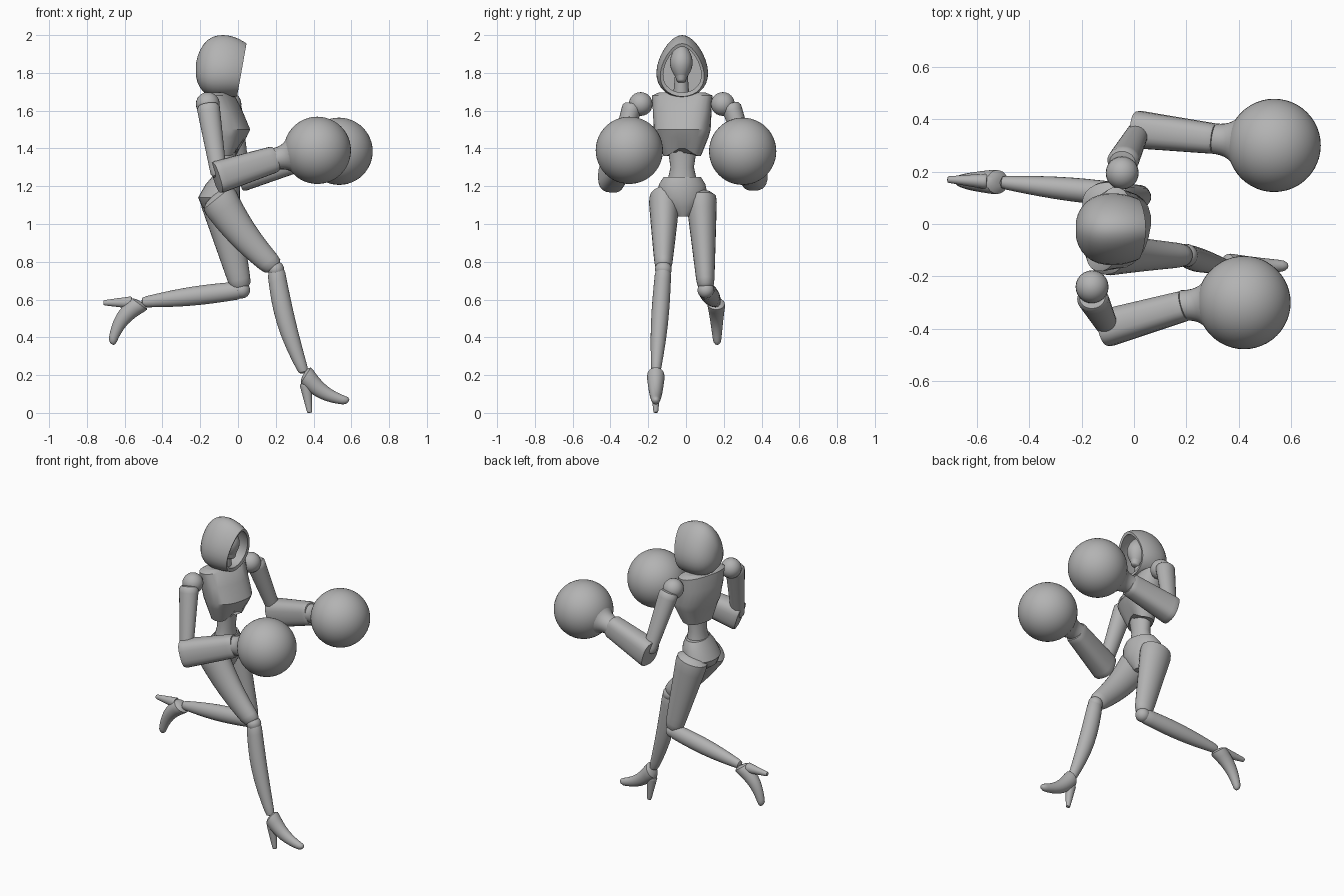
import bpy, bmesh
from math import sin, cos, pi, radians, copysign
from mathutils import Vector

cube = bpy.data.objects.get("Cube")
if cube:
    bpy.data.objects.remove(cube, do_unlink=True)

colour = (0.45, 0.45, 0.45, 1)
grey = bpy.data.materials.new("plain grey")
grey.use_nodes = True
grey.diffuse_color = colour
grey.node_tree.nodes["Principled BSDF"].inputs["Base Color"].default_value = colour


def finish(name, bm, angle=40):
    """Turn a bmesh into a named, smoothly shaded object."""
    bmesh.ops.recalc_face_normals(bm, faces=bm.faces)
    mesh = bpy.data.meshes.new(name)
    bm.to_mesh(mesh)
    bm.free()
    mesh.materials.append(grey)
    part = bpy.data.objects.new(name, mesh)
    bpy.context.collection.objects.link(part)
    bpy.ops.object.select_all(action='DESELECT')
    part.select_set(True)
    bpy.context.view_layer.objects.active = part
    bpy.ops.object.shade_smooth_by_angle(angle=radians(angle))
    return part


def skin(name, rings, angle=40):
    """Bridge rings of points and cap both ends."""
    bm = bmesh.new()
    rows = [[bm.verts.new(point) for point in ring] for ring in rings]
    for low, high in zip(rows, rows[1:]):
        for i in range(len(low)):
            bm.faces.new((low[i - 1], low[i], high[i], high[i - 1]))
    bm.faces.new(rows[0])
    bm.faces.new(rows[-1])
    return finish(name, bm, angle)


def frame(direction, yaw=0):
    """Sideways and depth axes across a direction of travel."""
    side = Vector((-sin(yaw), cos(yaw), 0))
    side = (side - direction * side.dot(direction)).normalized()
    return side, side.cross(direction)


def section(centre, side, depth, power=1, count=24):
    """Rounded-box cross-section around a centre."""
    ring = []
    for i in range(count):
        c, s = cos(2 * pi * i / count), sin(2 * pi * i / count)
        ring.append(centre + side * copysign(abs(c) ** power, c)
                    + depth * copysign(abs(s) ** power, s))
    return ring


def limb(name, start, end, wide, narrow, depth=1.1, bulge=0, bow=0, blunt=20, power=1):
    """Tapering, optionally bowed and bulging form with rounded ends."""
    start, end = Vector(start), Vector(end)
    side, deep = frame((end - start).normalized())
    rings = []
    steps = 14
    for k in range(steps + 1):
        t = (1 - cos(pi * k / steps)) / 2
        arch = sin(pi * t)
        closing = max(0.3, (1 - abs(2 * t - 1) ** blunt) ** 0.5)
        radius = (wide + (narrow - wide) * t + bulge * arch) * closing
        centre = start.lerp(end, t) + deep * bow * arch
        rings.append(section(centre, side * radius, deep * radius * depth, power))
    return skin(name, rings)


def trunk(name, yaw, rows, power=1, angle=40):
    """Upright body form; each row is x, height, half width, half depth."""
    side, deep = frame(Vector((0, 0, 1)), radians(yaw))
    rings = [section(Vector((x, -0.02, z)), side * width, deep * depth, power)
             for x, z, width, depth in rows]
    return skin(name, rings, angle)


def ball(name, centre, radius, segments=24):
    bm = bmesh.new()
    bmesh.ops.create_uvsphere(bm, u_segments=segments, v_segments=segments // 2,
                              radius=radius)
    bmesh.ops.translate(bm, verts=bm.verts, vec=centre)
    return finish(name, bm)


def hood_ring(u, size):
    """Egg-shaped hood outline; u runs from the back, -1, to the front rim, 1."""
    if u < 0:
        scale = size * (1 - abs(u) ** 2.5) ** 0.5
    else:
        scale = size * (1 - 0.15 * u * u)
    reach = 0.145 if u < 0 else 0.1
    ring = []
    for i in range(32):
        c, s = cos(2 * pi * i / 32), sin(2 * pi * i / 32)
        ring.append(Vector((-0.08 + reach * u + 0.025 * max(u, 0) * c,
                            -0.02 + 0.133 * scale * s * (1 - c / 4),
                            1.835 - 0.02 * u * u + 0.165 * scale * c)))
    return ring


# Hood: outer shell from the back, over the front rim and into the hollow
outer = [hood_ring(-cos(pi * k / 16), 1) for k in range(1, 17)]
inner = [hood_ring(u, 0.85) for u in (0.95, 0.5, 0, -0.3)]
skin("hood", outer + inner, 50)

# Head, lower face mask and neck
limb("head", (-0.03, -0.025, 1.75), (-0.07, -0.025, 1.94), 0.01, 0.03, 1.15, bulge=0.04)
limb("face_mask", (-0.03, -0.025, 1.75), (-0.055, -0.025, 1.85), 0.02, 0.062, 1.2, blunt=60)
limb("neck", (-0.09, -0.025, 1.65), (-0.07, -0.025, 1.8), 0.045, 0.033)

# Ribcage, turned so the right shoulder sits back, with an arched lower front rim
ribcage = trunk("ribcage", -15, [
    (-0.1, 1.695, 0.13, 0.05), (-0.1, 1.68, 0.165, 0.07), (-0.085, 1.6, 0.157, 0.1),
    (-0.06, 1.5, 0.15, 0.12), (-0.06, 1.46, 0.14, 0.1), (-0.07, 1.36, 0.1, 0.065),
], power=0.85, angle=28)
for vert in ribcage.data.vertices:
    if vert.co.z < 1.4 and vert.co.x > -0.07:
        vert.co.z += 0.05 * max(0, 1 - abs(vert.co.y + 0.02) / 0.08)

trunk("waist", 0, [(-0.065, 1.42, 0.08, 0.06), (-0.07, 1.3, 0.062, 0.052),
                   (-0.075, 1.22, 0.08, 0.065)])
trunk("pelvis", 12, [(-0.07, 1.25, 0.1, 0.065), (-0.08, 1.21, 0.125, 0.09),
                     (-0.1, 1.14, 0.138, 0.11), (-0.095, 1.09, 0.1, 0.095),
                     (-0.075, 1.04, 0.035, 0.05)])


def arm(name, shoulder, elbow, wrist, fist):
    """Shoulder ball, sleeve, boxy forearm, flared cuff and a large round fist."""
    shoulder, elbow, wrist, fist = map(Vector, (shoulder, elbow, wrist, fist))
    outward = Vector((0, copysign(0.04, elbow.y), 0))
    ball(name + "_shoulder", shoulder, 0.063)
    limb(name + "_upper_arm", shoulder + outward, elbow, 0.054, 0.036, 1.15, blunt=40)
    back = elbow - (wrist - elbow) * 0.06
    limb(name + "_forearm", back, wrist, 0.073, 0.058, 1.2, blunt=90, power=0.75)
    # The cuff flares in a curve until it meets the fist
    direction = (fist - wrist).normalized()
    side, deep = frame(direction)
    rings = []
    for k in range(9):
        t = k / 8
        radius = 0.058 + 0.065 * t ** 3
        centre = wrist + direction * (0.12 * t - 0.02)
        rings.append(section(centre, side * radius, deep * radius))
    skin(name + "_cuff", rings)
    ball(name + "_fist", fist, 0.178, 48)


arm("right", (-0.16, -0.24, 1.635), (-0.1, -0.395, 1.25), (0.2, -0.31, 1.345), (0.42, -0.3, 1.39))
arm("left", (-0.045, 0.195, 1.635), (0.02, 0.36, 1.26), (0.315, 0.325, 1.345), (0.535, 0.3, 1.385))


def leg(name, hip, knee, ankle, toe, heel, bend):
    """Thigh, knee, calf and a high-heeled shoe."""
    hip, knee, ankle, toe, heel = map(Vector, (hip, knee, ankle, toe, heel))
    limb(name + "_thigh", hip, knee, 0.085, 0.044, 1.25, bow=bend)
    ball(name + "_knee", knee, 0.044)
    limb(name + "_shin", knee, ankle, 0.042, 0.024, bulge=0.012, bow=bend, blunt=60)
    limb(name + "_shoe", ankle, toe, 0.05, 0.02, bow=0.03)
    limb(name + "_heel", ankle.lerp(heel, 0.25), heel, 0.03, 0.012, blunt=60)


# Striding right leg and trailing left leg
leg("right", (-0.12, -0.115, 1.16), (0.2, -0.12, 0.76), (0.35, -0.16, 0.21),
    (0.585, -0.16, 0.06), (0.38, -0.16, 0), 0.02)
leg("left", (-0.11, 0.08, 1.17), (0.02, 0.105, 0.65), (-0.51, 0.16, 0.585),
    (-0.67, 0.165, 0.365), (-0.713, 0.17, 0.583), 0)
